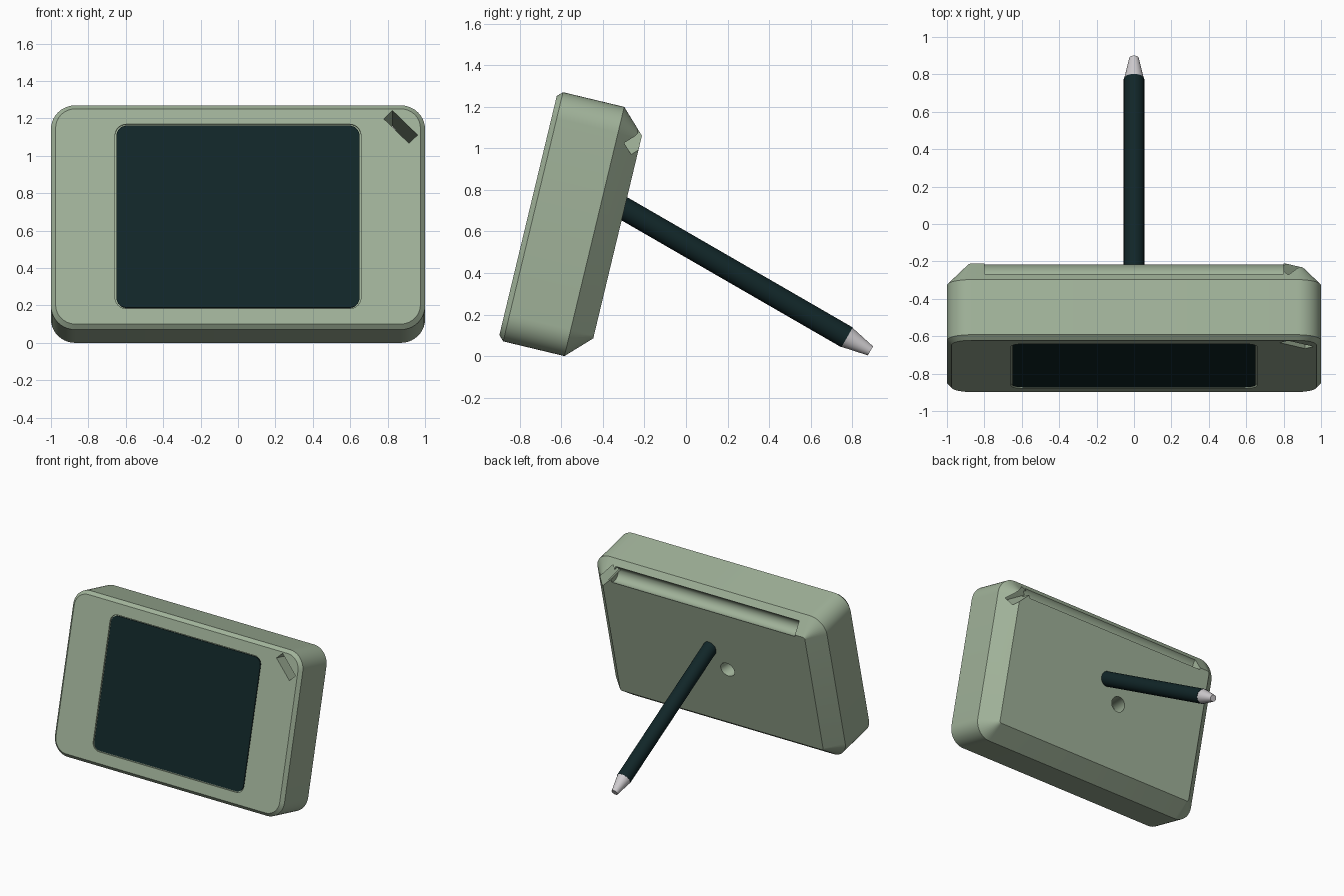
import bpy
import bmesh
from math import radians, cos, sin, pi
from mathutils import Matrix, Vector

if "Cube" in bpy.data.objects:
    bpy.data.objects.remove(bpy.data.objects["Cube"])

# Tablet frame: x across, y out of the back, z up along the leaning body
LEAN = radians(13.5)
FRAME = Matrix.Translation((0, -0.585, 0)) @ Matrix.Rotation(-LEAN, 4, "X")
HEIGHT, FRONT, BACK, CORNER = 1.233, -0.328, 0.115, 0.13
MID = HEIGHT / 2


def material(name, rgb):
    mat = bpy.data.materials.new(name)
    mat.use_nodes = True
    mat.diffuse_color = (*rgb, 1)
    mat.node_tree.nodes["Principled BSDF"].inputs["Base Color"].default_value = (*rgb, 1)
    return mat


green = material("sage green", (0.352, 0.445, 0.319))
dark = material("dark teal", (0.0055, 0.019, 0.021))
silver = material("light grey", (0.62, 0.6, 0.62))


def finish(name, bm, mat, matrix=FRAME):
    bmesh.ops.recalc_face_normals(bm, faces=bm.faces)
    mesh = bpy.data.meshes.new(name)
    bm.to_mesh(mesh)
    bm.free()
    mesh.materials.append(mat)
    obj = bpy.data.objects.new(name, mesh)
    bpy.context.collection.objects.link(obj)
    obj.matrix_world = matrix
    return obj


def smooth(obj):
    bpy.ops.object.select_all(action="DESELECT")
    obj.select_set(True)
    bpy.context.view_layer.objects.active = obj
    bpy.ops.object.shade_smooth_by_angle(angle=radians(30))


def ring(bm, half_w, half_h, radius, y, steps=10):
    """Rounded rectangle of vertices in the plane at depth y."""
    verts = []
    for i, (sx, sz) in enumerate([(1, 1), (-1, 1), (-1, -1), (1, -1)]):
        for k in range(steps + 1):
            a = (i + k / steps) * pi / 2
            verts.append(bm.verts.new((sx * (half_w - radius) + radius * cos(a), y,
                                       MID + sz * (half_h - radius) + radius * sin(a))))
    return verts


def slab(name, rings, mat):
    """Loft rounded rectangles given as (half width, half height, radius, depth)."""
    bm = bmesh.new()
    loops = [ring(bm, *r) for r in rings]
    for a, b in zip(loops, loops[1:]):
        for i in range(len(a)):
            j = (i + 1) % len(a)
            bm.faces.new((a[i], a[j], b[j], b[i]))
    bm.faces.new(loops[0])
    bm.faces.new(loops[-1])
    return finish(name, bm, mat)


def rod(name, start, end, r1, r2, mat, matrix=FRAME):
    """Round bar or taper between two points."""
    start, end = Vector(start), Vector(end)
    axis = end - start
    bm = bmesh.new()
    turn = axis.to_track_quat("Z", "Y").to_matrix().to_4x4()
    bmesh.ops.create_cone(bm, cap_ends=True, segments=40, radius1=r1, radius2=r2,
                          depth=axis.length,
                          matrix=Matrix.Translation((start + end) / 2) @ turn)
    return finish(name, bm, mat, matrix)


# Body: bevelled front rim, straight sides, wide chamfer to the back
body = slab("tablet_body",
            [(1 - d, MID - d, CORNER - d, y) for d, y in
             [(0.025, FRONT), (0, FRONT + 0.025), (0, 0), (BACK, BACK)]], green)

# Screen recess
recess = slab("recess_cutter", [(0.657, 0.507, 0.06, FRONT - 0.05),
                                (0.657, 0.507, 0.06, FRONT + 0.012)], green)

# Diagonal strap slot running right through the upper corner
bm = bmesh.new()
bmesh.ops.create_cube(bm, size=1, matrix=Matrix.Translation((0.87, -0.1, 1.1085))
                      @ Matrix.Rotation(radians(45), 4, "Y")
                      @ Matrix.Diagonal((0.19, 1, 0.065, 1)))
slot = finish("slot_cutter", bm, green)

# Pen storage groove along the upper back chamfer
groove = rod("groove_cutter", (-0.8, 0.079, 1.15), (0.8, 0.079, 1.15), 0.058, 0.058, green)

# Spare pen socket, slanted sideways for upright use
slant = Vector((sin(radians(16.5)), cos(radians(16.5)), 0))
mouth = Vector((-0.13, BACK, MID - 0.01))
socket = rod("socket_cutter", mouth - slant * 0.2, mouth + slant * 0.1, 0.057, 0.057, green)

cutters = [recess, slot, groove, socket]
for cutter in cutters:
    cutter.hide_render = True
    mod = body.modifiers.new(cutter.name, "BOOLEAN")
    mod.operation = "DIFFERENCE"
    mod.solver = "EXACT"
    mod.object = cutter
bpy.context.view_layer.update()
cut_mesh = bpy.data.meshes.new_from_object(
    body.evaluated_get(bpy.context.evaluated_depsgraph_get()))
body.modifiers.clear()
body.data = cut_mesh
for cutter in cutters:
    bpy.data.objects.remove(cutter)
smooth(body)

# Screen panel, just below the front rim of its recess
smooth(slab("screen", [(0.65, 0.5, 0.055, FRONT + 0.004),
                       (0.65, 0.5, 0.055, FRONT + 0.013)], dark))

# Pen plugged into the back as a stand leg
down = Vector((0, cos(radians(30)), -sin(radians(30))))
neck = Vector((0, 0.775, 0.09))
smooth(rod("pen_barrel", neck - down * 1.44, neck, 0.055, 0.055, dark, Matrix()))
smooth(rod("pen_tip", neck, neck + down * 0.13, 0.053, 0.025, silver, Matrix()))
